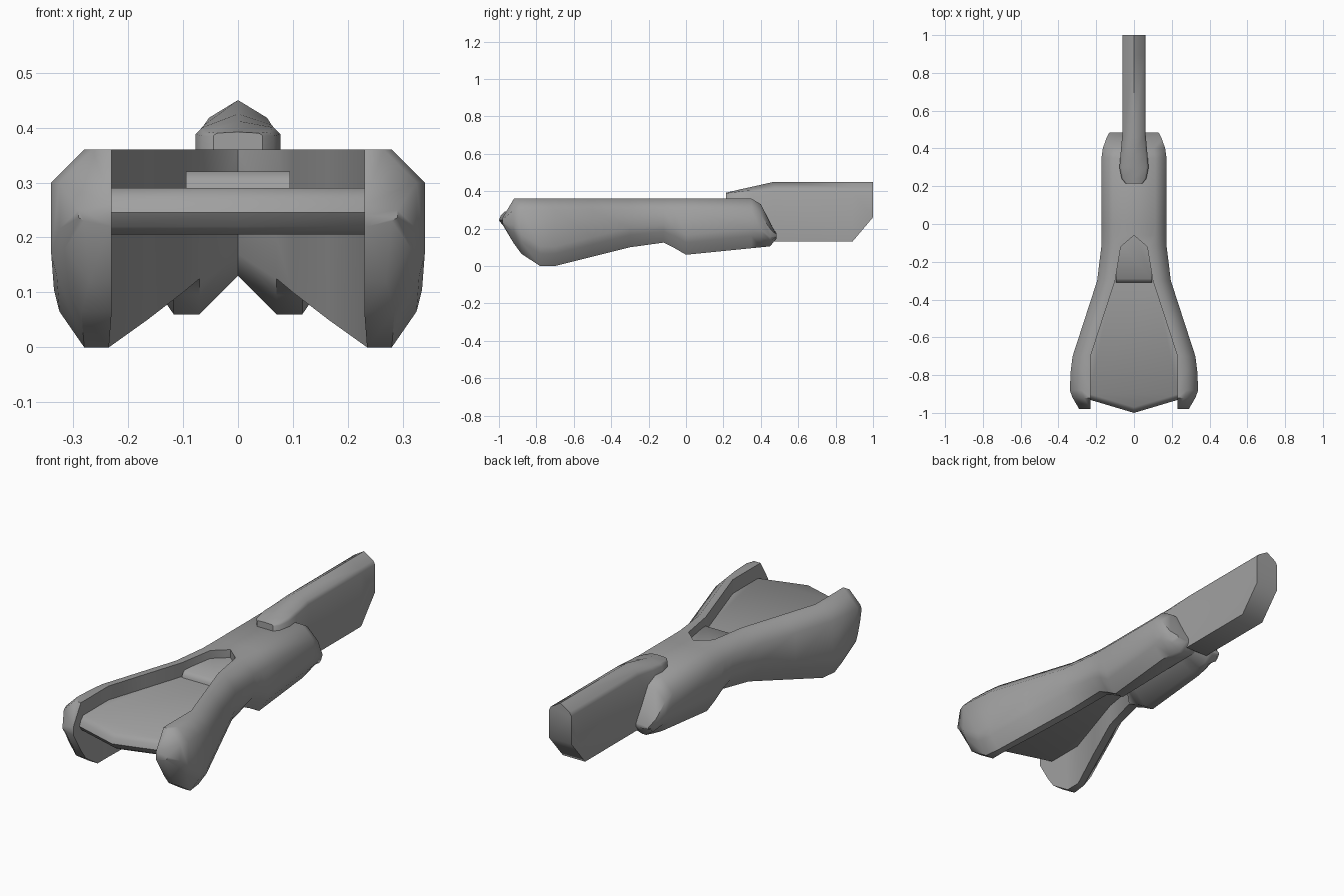
import bpy
import bmesh
from math import radians

cube = bpy.data.objects.get("Cube")
if cube:
    bpy.data.objects.remove(cube, do_unlink=True)

grey = bpy.data.materials.new("plain_grey")
grey.use_nodes = True
colour = (0.35, 0.35, 0.35, 1)
grey.diffuse_color = colour
grey.node_tree.nodes["Principled BSDF"].inputs["Base Color"].default_value = colour


def loft(name, rings, mirror=False, angle=50):
    """Skin a list of closed rings and cap both ends."""
    bm = bmesh.new()
    loops = [[bm.verts.new(p) for p in ring] for ring in rings]
    n = len(loops[0])
    for a, b in zip(loops, loops[1:]):
        for i in range(n):
            j = (i + 1) % n
            bm.faces.new((a[i], a[j], b[j], b[i]))
    bm.faces.new(loops[0])
    bm.faces.new(loops[-1])
    bmesh.ops.remove_doubles(bm, verts=bm.verts, dist=0.0005)
    bmesh.ops.recalc_face_normals(bm, faces=bm.faces)
    mesh = bpy.data.meshes.new(name)
    bm.to_mesh(mesh)
    bm.free()
    mesh.materials.append(grey)
    obj = bpy.data.objects.new(name, mesh)
    bpy.context.collection.objects.link(obj)
    if mirror:
        mod = obj.modifiers.new("mirror", 'MIRROR')
        mod.use_clip = True
    bpy.ops.object.select_all(action='DESELECT')
    obj.select_set(True)
    bpy.context.view_layer.objects.active = obj
    bpy.ops.object.shade_smooth_by_angle(angle=radians(angle))
    return obj


# Side rails, which close together into the solid rear body
def rail_ring(y, outer, inner, low_inner, top, bottom, mid):
    h = top - bottom
    b = min(0.06, h * 0.25)
    c = min(0.065, h * 0.25)
    return [(inner, y, top), (max(outer - 0.06, inner), y, top),
            (outer, y, top - b), (outer, y, bottom + c * 1.6),
            (outer - 0.01, y, bottom + c),
            (max(outer - 0.055, low_inner), y, bottom),
            (low_inner, y, bottom), (inner, y, mid)]


stations = [
    # y, outer, inner, lower inner, top, bottom, groove height
    (-0.98, 0.29, 0.23, 0.23, 0.26, 0.22, 0.24),
    (-0.92, 0.325, 0.23, 0.23, 0.36, 0.12, 0.22),
    (-0.88, 0.34, 0.23, 0.23, 0.36, 0.065, 0.2),
    (-0.78, 0.335, 0.23, 0.235, 0.36, 0, 0.2),
    (-0.7, 0.325, 0.23, 0.235, 0.36, 0, 0.2),
    (-0.5, 0.26, 0.165, 0.165, 0.36, 0.05, 0.2),
    (-0.3, 0.195, 0.1, 0.1, 0.36, 0.1, 0.2),
    (-0.12, 0.173, 0.07, 0.07, 0.36, 0.125, 0.2),
    (-0.06, 0.172, 0, 0.07, 0.36, 0.095, 0.17),
    (0, 0.172, 0, 0.07, 0.36, 0.06, 0.13),
    (0.35, 0.172, 0, 0.07, 0.36, 0.095, 0.13),
    (0.4, 0.165, 0, 0.07, 0.33, 0.1, 0.13),
    (0.45, 0.148, 0, 0.07, 0.23, 0.105, 0.13),
    (0.485, 0.13, 0, 0.07, 0.17, 0.15, 0.16),
]
loft("side_rails_and_body", [rail_ring(*s) for s in stations], mirror=True)

# Web slab between the rails, with a rounded pointed front edge
half = [(0.235, -0.92), (0.235, -0.7), (0.11, -0.3), (0.06, -0.05)]
outline = [(0, -0.99)] + half + [(-x, y) for x, y in reversed(half)]
levels = [(0.205, 0.03), (0.22, 0.008), (0.245, -0.01), (0.27, 0), (0.29, 0.02)]
loft("web_slab", [[(x, y + (inset if y < -0.8 else 0), z) for x, y in outline]
                  for z, inset in levels])

# Raised step sunk between the rails, ahead of the body
step = [(-0.095, -0.3), (0.095, -0.3), (0.08, -0.1), (0, -0.04), (-0.08, -0.1)]
loft("raised_step", [[(x, y + (d if y < -0.2 else 0), z) for x, y in step]
                     for z, d in ((0.26, -0.01), (0.30, -0.01), (0.32, 0.01))])


# Rear fin with a roof-shaped top edge
def fin_ring(y, w, peak, shoulder, eave, bottom):
    right = [(w * 0.85, y, shoulder), (w, y, eave), (w, y, bottom)]
    return [(0, y, peak)] + right + [(-x, v, z) for x, v, z in reversed(right)]


fin = [
    (0.215, 0.045, 0.392, 0.39, 0.385, 0.25),
    (0.24, 0.065, 0.398, 0.392, 0.385, 0.25),
    (0.3, 0.077, 0.412, 0.4, 0.388, 0.25),
    (0.36, 0.072, 0.425, 0.405, 0.39, 0.2),
    (0.47, 0.062, 0.45, 0.418, 0.4, 0.13),
    (0.89, 0.062, 0.45, 0.418, 0.4, 0.13),
    (1.0, 0.062, 0.45, 0.418, 0.4, 0.26),
]
loft("rear_fin", [fin_ring(*s) for s in fin])
